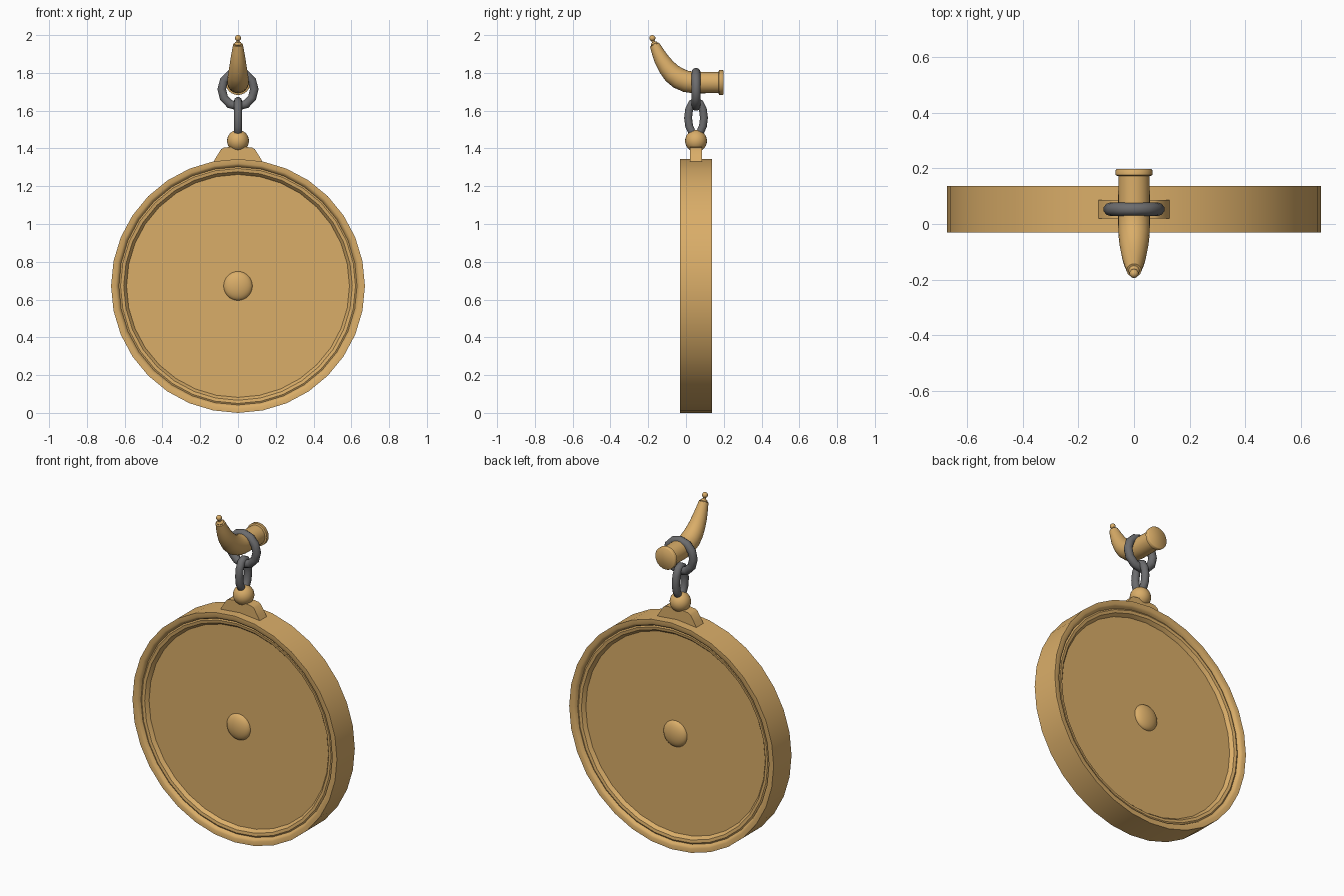
import bpy, bmesh
from math import sin, cos, pi, radians

cube = bpy.data.objects.get("Cube")
if cube:
    bpy.data.objects.remove(cube)

MID = 0.053       # depth of the disc's middle plane
HUB = 0.672       # disc radius and centre height


def material(name, color):
    m = bpy.data.materials.new(name)
    m.use_nodes = True
    m.diffuse_color = color
    m.node_tree.nodes["Principled BSDF"].inputs["Base Color"].default_value = color
    return m


brass = material("warm brass", (0.70, 0.42, 0.14, 1))
steel = material("grey steel", (0.15, 0.15, 0.155, 1))


def finish(ob, mat, angle=35):
    ob.data.materials.clear()
    ob.data.materials.append(mat)
    bpy.ops.object.select_all(action="DESELECT")
    ob.select_set(True)
    bpy.context.view_layer.objects.active = ob
    bpy.ops.object.shade_smooth_by_angle(angle=radians(angle))


def from_bmesh(name, bm, mat, angle=35):
    bmesh.ops.remove_doubles(bm, verts=bm.verts[:], dist=0.0001)
    bmesh.ops.recalc_face_normals(bm, faces=bm.faces[:])
    me = bpy.data.meshes.new(name)
    bm.to_mesh(me)
    bm.free()
    ob = bpy.data.objects.new(name, me)
    bpy.context.collection.objects.link(ob)
    finish(ob, mat, angle)
    return ob


def loft(name, rings, sides, mat, angle=35):
    """Skin circles given as (y, z, radius, tilt in degrees) and cap the ends."""
    bm = bmesh.new()
    loops = []
    for y, z, r, tilt in rings:
        t = radians(tilt)
        loop = []
        for i in range(sides):
            a = 2 * pi * i / sides
            loop.append(bm.verts.new((r * sin(a), y + r * cos(a) * sin(t),
                                      z + r * cos(a) * cos(t))))
        loops.append(loop)
    for a, b in zip(loops, loops[1:]):
        for i in range(sides):
            j = (i + 1) % sides
            bm.faces.new((a[i], a[j], b[j], b[i]))
    bm.faces.new(loops[0])
    bm.faces.new(loops[-1])
    return from_bmesh(name, bm, mat, angle)


def ball(name, y, z, r, flat=1.0):
    bpy.ops.mesh.primitive_uv_sphere_add(segments=24, ring_count=14, radius=r,
                                         location=(0, y, z))
    ob = bpy.context.object
    ob.name = name
    ob.scale.y = flat
    finish(ob, brass, 60)


def link(name, z, half_width, half_height, tube, turn):
    """Oval chain link swept as a bevelled closed curve."""
    cu = bpy.data.curves.new(name, "CURVE")
    cu.dimensions = "3D"
    cu.bevel_depth = tube
    cu.bevel_resolution = 3
    sp = cu.splines.new("POLY")
    count = 12
    sp.points.add(count - 1)
    for i, p in enumerate(sp.points):
        a = 2 * pi * i / count
        across = half_width * sin(a)
        p.co = (across * cos(turn), across * sin(turn), half_height * cos(a), 1)
    sp.use_cyclic_u = True
    ob = bpy.data.objects.new(name, cu)
    bpy.context.collection.objects.link(ob)
    ob.location = (0, MID, z)
    bpy.ops.object.select_all(action="DESELECT")
    ob.select_set(True)
    bpy.context.view_layer.objects.active = ob
    bpy.ops.object.convert(target="MESH")
    ob = bpy.context.object
    ob.name = name
    finish(ob, steel, 60)


# Disc with a stepped rim and a recessed face on both sides
rim = [(0.59, 0.045), (0.597, 0.056), (0.605, 0.065), (0.622, 0.068),
       (0.63, 0.064), (0.637, 0.078), (0.648, 0.084), (HUB, 0.084)]
rings = [(MID - d, HUB, r, 0) for r, d in rim]
rings += [(MID + d, HUB, r, 0) for r, d in reversed(rim)]
loft("disc", rings, 32, brass)

# Domed bosses at the centre of each face
for name, side in (("front_boss", -1), ("back_boss", 1)):
    ball(name, MID + side * 0.043, HUB, 0.077, 0.45)

# Saddle bracket on top of the rim
half = [(0.135, 1.32), (0.115, 1.355), (0.09, 1.395), (0.075, 1.404), (0.04, 1.408)]
outline = half + [(-x, z) for x, z in reversed(half)]
bm = bmesh.new()
face = bm.faces.new([bm.verts.new((x, MID - 0.033, z)) for x, z in outline])
new = bmesh.ops.extrude_face_region(bm, geom=[face])["geom"]
bmesh.ops.translate(bm, vec=(0, 0.066, 0),
                    verts=[v for v in new if isinstance(v, bmesh.types.BMVert)])
from_bmesh("saddle_bracket", bm, brass, 30)
ball("hanging_ball", MID, 1.44, 0.058)

# Two chain links at right angles
link("lower_link", 1.562, 0.042, 0.089, 0.022, pi / 2)
link("upper_link", 1.713, 0.086, 0.090, 0.024, 0)

# Curved horn with a collar at the open end
horn = [(0.19, 1.749, 0.056, 0), (0.08, 1.749, 0.057, 0), (0.035, 1.75, 0.057, 4),
        (0.0, 1.755, 0.057, 14), (-0.04, 1.772, 0.056, 28), (-0.075, 1.798, 0.052, 40),
        (-0.105, 1.833, 0.046, 50), (-0.13, 1.872, 0.040, 57),
        (-0.15, 1.912, 0.033, 63), (-0.167, 1.95, 0.026, 66)]
loft("horn", horn, 24, brass, 40)
collar = [(0.173, 0.060), (0.176, 0.066), (0.194, 0.066), (0.198, 0.062)]
loft("horn_collar", [(y, 1.749, r, 0) for y, r in collar], 24, brass, 50)

# Turned tip: ring, neck and bead
tip = [(0, 0.018), (0.006, 0.02), (0.012, 0.016), (0.016, 0.009), (0.034, 0.008)]
loft("tip_neck", [(-0.166 - s * 0.37, 1.949 + s * 0.93, r, 66) for s, r in tip],
     16, brass, 40)
ball("tip_bead", -0.178, 1.984, 0.016)
